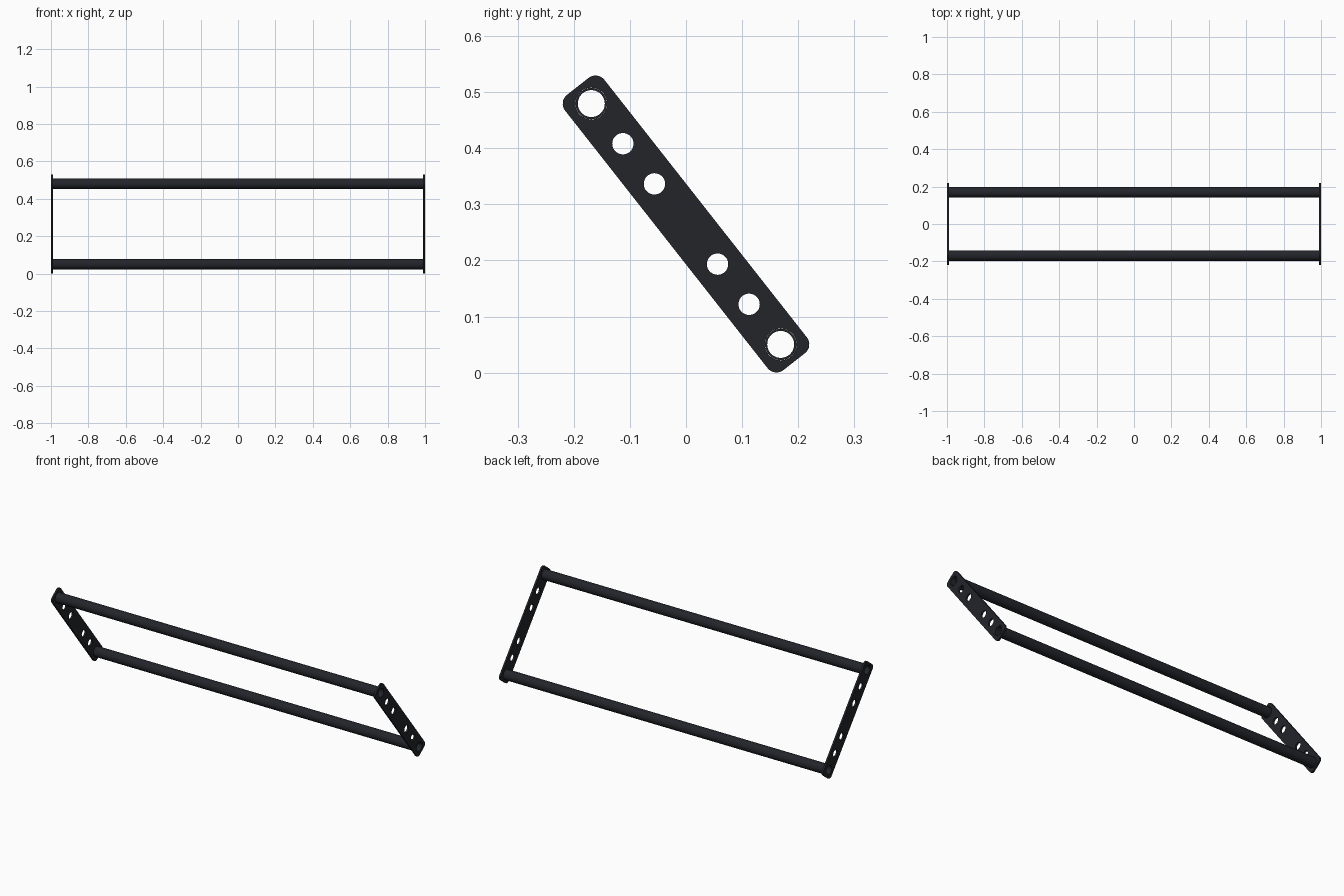
import bpy, bmesh, math
from mathutils import Matrix, Vector

if "Cube" in bpy.data.objects:
    bpy.data.objects.remove(bpy.data.objects["Cube"])

SLOPE = Vector((0, 0.618, -0.786)).normalized()      # long direction of the end plates
ACROSS = Vector((1, 0, 0)).cross(SLOPE)
CENTRE_Z = 0.265
PLATE_T = 0.01
TUBE_R, BORE_R, TUBE_POS = 0.028, 0.024, 0.273

black = bpy.data.materials.new("black_metal")
black.diffuse_color = (0.016, 0.018, 0.023, 1)
black.use_nodes = True
black.node_tree.nodes["Principled BSDF"].inputs["Base Color"].default_value = black.diffuse_color


def finish(obj):
    obj.data.materials.clear()
    obj.data.materials.append(black)
    bpy.ops.object.select_all(action='DESELECT')
    obj.select_set(True)
    bpy.context.view_layer.objects.active = obj
    bpy.ops.object.shade_smooth_by_angle(angle=math.radians(35))


def circle(cx, cy, r, n=48):
    return [(cx + r * math.cos(2 * math.pi * i / n), cy + r * math.sin(2 * math.pi * i / n))
            for i in range(n)]


def rounded_rect(hl, hw, r, n=8):
    pts = []
    for k, (sx, sy) in enumerate([(1, 1), (-1, 1), (-1, -1), (1, -1)]):
        for i in range(n + 1):
            a = math.pi / 2 * (k + i / n)
            pts.append((sx * (hl - r) + r * math.cos(a), sy * (hw - r) + r * math.sin(a)))
    return pts


# Slanted end plate with rounded corners, tube sockets and lightening holes
def end_plate(name, x):
    curve = bpy.data.curves.new(name + "_profile", 'CURVE')
    curve.dimensions = '2D'
    curve.fill_mode = 'BOTH'
    curve.extrude = PLATE_T / 2
    loops = [rounded_rect(0.312, 0.0445, 0.02)]
    for s in (-1, 1):
        loops.append(circle(s * TUBE_POS, 0, TUBE_R + 0.0003))
        loops += [circle(s * d, 0, 0.019) for d in (0.091, 0.182)]
    for pts in loops:
        sp = curve.splines.new('POLY')
        sp.points.add(len(pts) - 1)
        for p, (u, v) in zip(sp.points, pts):
            p.co = (u, v, 0, 1)
        sp.use_cyclic_u = True
    tmp = bpy.data.objects.new(name + "_tmp", curve)
    bpy.context.collection.objects.link(tmp)
    bpy.context.view_layer.update()
    mesh = bpy.data.meshes.new_from_object(tmp.evaluated_get(bpy.context.evaluated_depsgraph_get()))
    bpy.data.objects.remove(tmp)
    bm = bmesh.new()
    bm.from_mesh(mesh)
    bmesh.ops.remove_doubles(bm, verts=bm.verts, dist=1e-5)
    bm.transform(Matrix((SLOPE, ACROSS, (1, 0, 0))).transposed().to_4x4())
    bmesh.ops.recalc_face_normals(bm, faces=bm.faces)
    bm.to_mesh(mesh)
    bm.free()
    obj = bpy.data.objects.new(name, mesh)
    obj.location = (x, 0, CENTRE_Z)
    bpy.context.collection.objects.link(obj)
    finish(obj)


# Hollow tube running along x, flush with the outer plate faces
def tube(name, along):
    bm = bmesh.new()
    rings = [[bm.verts.new((x, a, b)) for a, b in circle(0, 0, r)]
             for x, r in ((-1, TUBE_R), (1, TUBE_R), (1, BORE_R), (-1, BORE_R))]
    n = len(rings[0])
    for k in range(4):
        A, B = rings[k], rings[(k + 1) % 4]
        for i in range(n):
            j = (i + 1) % n
            bm.faces.new((A[i], A[j], B[j], B[i]))
    bmesh.ops.recalc_face_normals(bm, faces=bm.faces)
    mesh = bpy.data.meshes.new(name)
    bm.to_mesh(mesh)
    bm.free()
    obj = bpy.data.objects.new(name, mesh)
    obj.location = Vector((0, 0, CENTRE_Z)) + SLOPE * along
    bpy.context.collection.objects.link(obj)
    finish(obj)


end_plate("left_end_plate", -1 + PLATE_T / 2)
end_plate("right_end_plate", 1 - PLATE_T / 2)
tube("upper_front_tube", -TUBE_POS)
tube("lower_back_tube", TUBE_POS)
